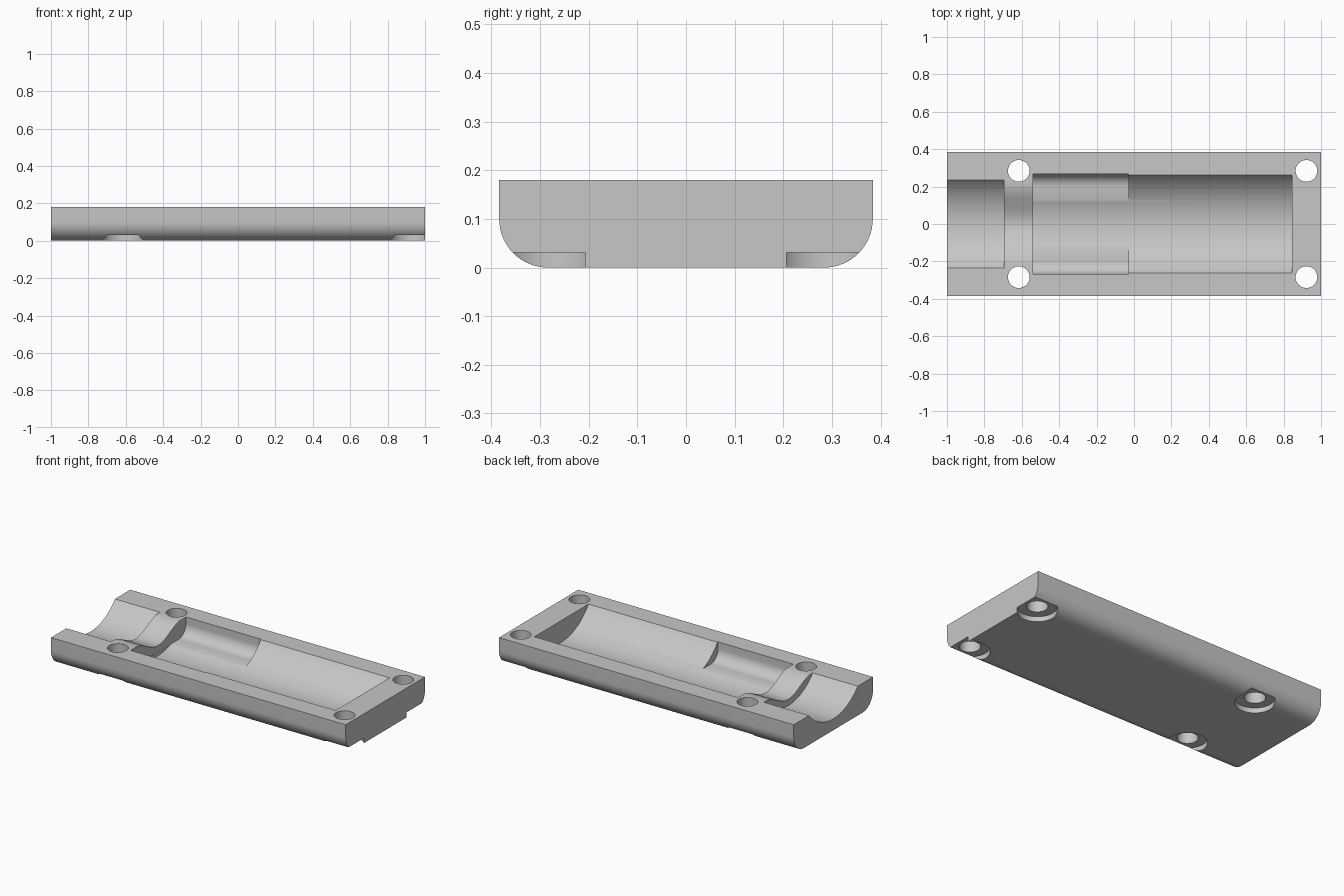
import bpy
import bmesh
from math import sin, cos, pi, asin

if "Cube" in bpy.data.objects:
    bpy.data.objects.remove(bpy.data.objects["Cube"], do_unlink=True)

HALF_W, TOP, ABOVE = 0.384, 0.18, 0.3

grey = bpy.data.materials.new("plain_grey")
grey.use_nodes = True
COLOUR = (0.57, 0.57, 0.57, 1)
grey.diffuse_color = COLOUR
grey.node_tree.nodes["Principled BSDF"].inputs["Base Color"].default_value = COLOUR


def finish(name, bm):
    bmesh.ops.recalc_face_normals(bm, faces=bm.faces)
    mesh = bpy.data.meshes.new(name)
    bm.to_mesh(mesh)
    bm.free()
    mesh.materials.append(grey)
    obj = bpy.data.objects.new(name, mesh)
    bpy.context.collection.objects.link(obj)
    return obj


def extrude_x(name, profile, x0, x1):
    """Solid with a (y, z) profile running from x0 to x1."""
    bm = bmesh.new()
    face = bm.faces.new([bm.verts.new((x0, y, z)) for y, z in profile])
    new = bmesh.ops.extrude_face_region(bm, geom=[face])["geom"]
    verts = [v for v in new if isinstance(v, bmesh.types.BMVert)]
    bmesh.ops.translate(bm, verts=verts, vec=(x1 - x0, 0, 0))
    return finish(name, bm)


def rounded_trough(half, r, bottom, top, n=16):
    """Straight sides and a flat floor joined by rounded corners."""
    arc = [(half - r + r * cos(a), bottom + r - r * sin(a))
           for a in (i * pi / 2 / n for i in range(n + 1))]
    right = [(half, top)] + arc
    return right + [(-y, z) for y, z in reversed(right)]


def round_trough(half, depth, n=20):
    """Shallow circular arc below the top face, open upwards."""
    radius = (half ** 2 + depth ** 2) / (2 * depth)
    swing = asin(half / radius)
    axis = TOP - depth + radius
    angles = [swing * (1 - i / n) for i in range(2 * n + 1)]
    arc = [(radius * sin(a), axis - radius * cos(a)) for a in angles]
    return [(half, ABOVE)] + arc + [(-half, ABOVE)]


def rod(name, x, y, z0, z1, r):
    bm = bmesh.new()
    bmesh.ops.create_cone(bm, cap_ends=True, segments=48,
                          radius1=r, radius2=r, depth=z1 - z0)
    bmesh.ops.translate(bm, verts=bm.verts, vec=(x, y, (z0 + z1) / 2))
    return finish(name, bm)


# Main block with rounded lower edges
body = extrude_x("housing_half", rounded_trough(HALF_W, 0.1, 0, TOP), -1, 1)

# Long round bore, widened by a flat-floored pocket, and the open end channel
cutters = [
    extrude_x("long_bore", round_trough(0.262, 0.133), -0.54, 0.845),
    extrude_x("wide_pocket", rounded_trough(0.268, 0.07, 0.07, ABOVE), -0.541, -0.03),
    extrude_x("end_channel", round_trough(0.236, 0.11), -1.1, -0.695),
]

# Softly flared neck between channel and pocket
flare = 0.225
neck = [(flare, ABOVE)]
for i in range(33):
    t = 1 - i / 16
    neck.append((flare * t, TOP + 0.001 - 0.073 * (0.5 + 0.5 * cos(pi * t))))
neck.append((-flare, ABOVE))
cutters.append(extrude_x("neck", neck, -0.75, -0.5))

# Screw holes, recessed underneath
for x in (-0.616, 0.922):
    for side in (-1, 1):
        y = side * 0.284
        cutters.append(rod("screw_recess", x, y, -0.1, 0.031, 0.11))
        cutters.append(rod("screw_hole", x, y, -0.2, ABOVE, 0.058))

# Cut everything out of the block
bpy.ops.object.select_all(action='DESELECT')
body.select_set(True)
bpy.context.view_layer.objects.active = body
for cutter in cutters:
    cutter.hide_render = True
    mod = body.modifiers.new("cut", 'BOOLEAN')
    mod.operation = 'DIFFERENCE'
    mod.solver = 'EXACT'
    mod.object = cutter
    bpy.ops.object.modifier_apply(modifier=mod.name)
    bpy.data.objects.remove(cutter, do_unlink=True)

bpy.ops.object.shade_smooth_by_angle(angle=pi / 6)
